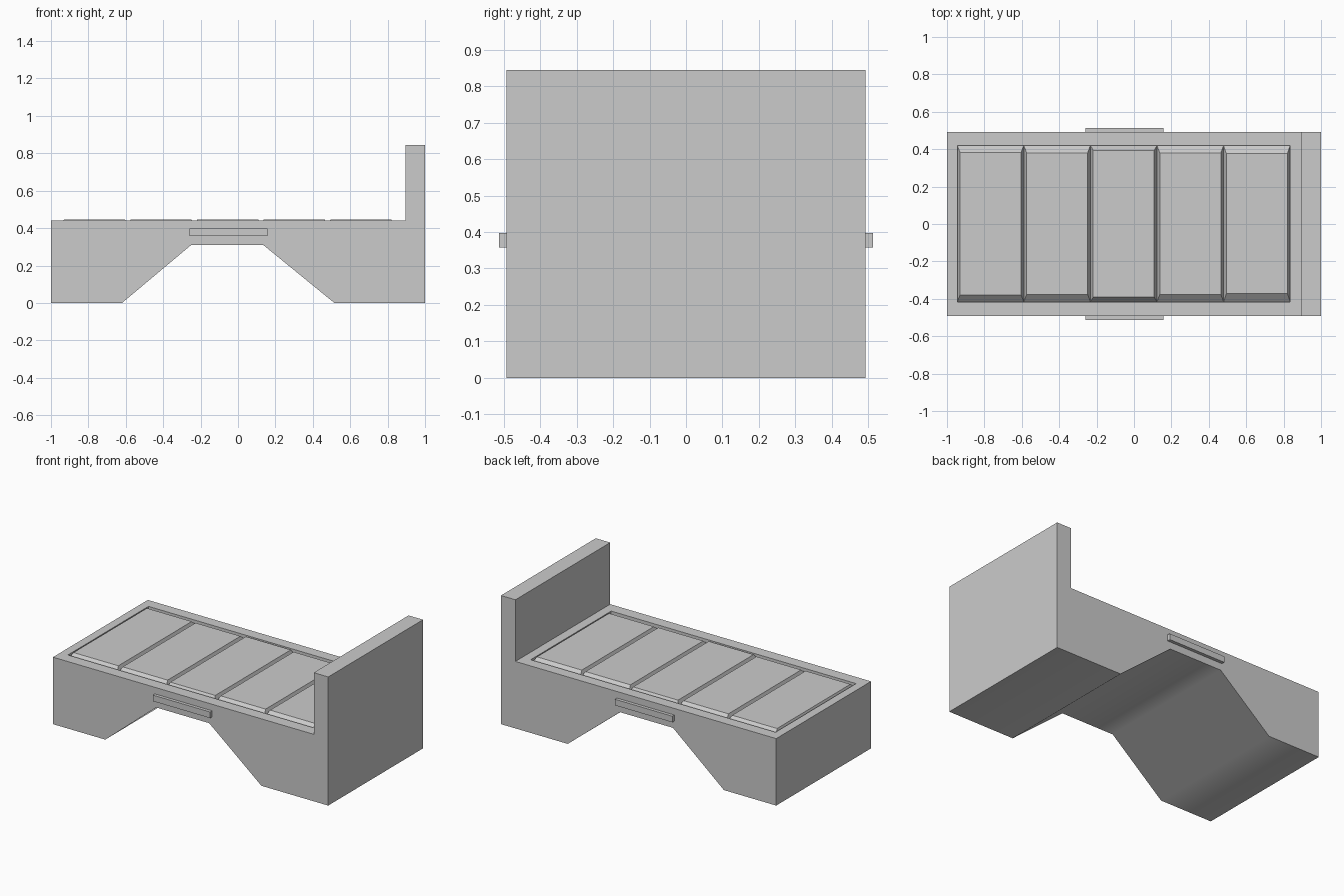
import bpy, bmesh, math

if "Cube" in bpy.data.objects:
    bpy.data.objects.remove(bpy.data.objects["Cube"])

HALF_Y = 0.492
SEAT_Z, RECESS_Z, PAD_Z = 0.44, 0.41, 0.446


def add_mesh(name, verts, faces):
    bm = bmesh.new()
    vs = [bm.verts.new(v) for v in verts]
    for f in faces:
        bm.faces.new([vs[i] for i in f])
    bmesh.ops.recalc_face_normals(bm, faces=bm.faces)
    mesh = bpy.data.meshes.new(name)
    bm.to_mesh(mesh)
    bm.free()
    obj = bpy.data.objects.new(name, mesh)
    bpy.context.collection.objects.link(obj)
    return obj


def loft(name, ring_a, ring_b):
    """Closed solid between two rings of equal point count."""
    n = len(ring_a)
    sides = [(i, (i + 1) % n, n + (i + 1) % n, n + i) for i in range(n)]
    return add_mesh(name, ring_a + ring_b,
                    [tuple(range(n)), tuple(range(n, 2 * n))] + sides)


def rect(x0, x1, y0, y1, z):
    return [(x0, y0, z), (x1, y0, z), (x1, y1, z), (x0, y1, z)]


def box(name, x0, x1, y0, y1, z0, z1):
    return loft(name, rect(x0, x1, y0, y1, z0), rect(x0, x1, y0, y1, z1))


# Body: side profile with leg arch and headboard, extruded across y
profile = [(-1, 0), (-0.62, 0), (-0.25, 0.31), (0.135, 0.31), (0.515, 0), (1, 0),
           (1, 0.845), (0.895, 0.845), (0.895, SEAT_Z), (-1, SEAT_Z)]
body = loft("bed_body", [(x, -HALF_Y, z) for x, z in profile],
            [(x, HALF_Y, z) for x, z in profile])

# Shallow recess that holds the pads
X0, PITCH, COUNT = -0.945, 0.356, 5
Y0, Y1 = -0.416, 0.42
cutter = box("recess_cutter", X0, X0 + PITCH * COUNT, Y0, Y1, RECESS_Z, 0.6)
cutter.hide_render = True
cutter.hide_set(True)
cut = body.modifiers.new("recess", 'BOOLEAN')
cut.operation = 'DIFFERENCE'
cut.solver = 'EXACT'
cut.object = cutter

# Bake the recess, then soften only the gentle arch creases
bpy.context.view_layer.objects.active = body
body.select_set(True)
bpy.ops.object.modifier_apply(modifier=cut.name)
bpy.ops.object.shade_smooth_by_angle(angle=math.radians(45))
bpy.data.objects.remove(cutter)

# Mattress pads with sloped edges meeting in V grooves
for i, inset in enumerate([0.037, 0.040, 0.026, 0.040, 0.044]):
    a, b = X0 + PITCH * i, X0 + PITCH * (i + 1)
    loft(f"mattress_pad_{i + 1}", rect(a, b, Y0, Y1, RECESS_Z),
         rect(a + 0.015, b - 0.015, Y0 + inset, Y1 - inset, PAD_Z))

# Side handles, front and back
for name, s in (("front_handle", -1), ("back_handle", 1)):
    y0, y1 = sorted((s * (HALF_Y - 0.005), s * 0.513))
    box(name, -0.26, 0.157, y0, y1, 0.357, 0.397)
